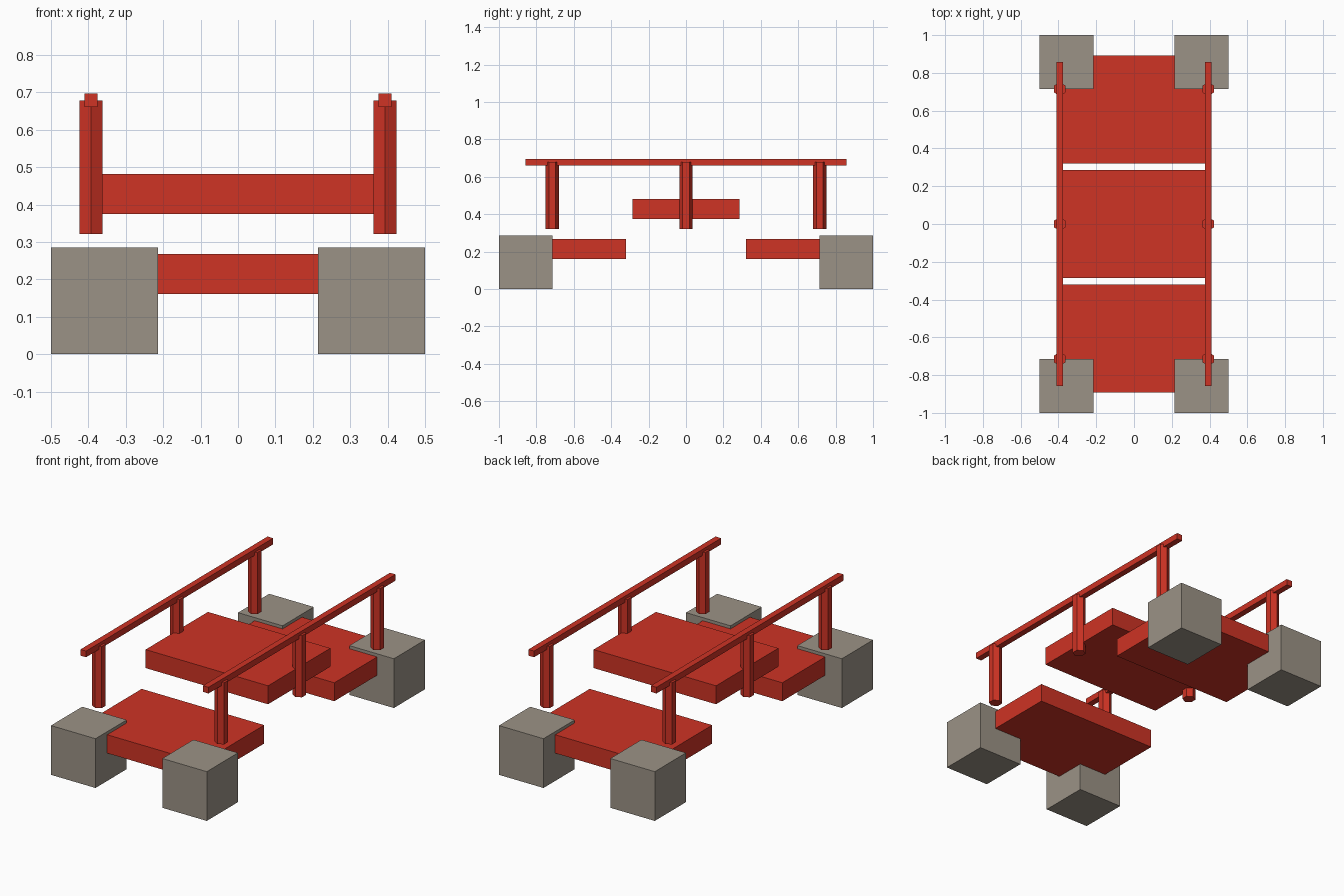
import bpy

cube = bpy.data.objects.get("Cube")
if cube:
    bpy.data.objects.remove(cube, do_unlink=True)


def make_material(name, rgb):
    mat = bpy.data.materials.new(name)
    mat.use_nodes = True
    colour = (*rgb, 1)
    mat.diffuse_color = colour
    mat.node_tree.nodes["Principled BSDF"].inputs["Base Color"].default_value = colour
    return mat


RED = make_material("red paint", (0.62, 0.033, 0.018))
STONE = make_material("grey stone", (0.33, 0.29, 0.24))

U = 2 / 7           # side of a foundation block
RAIL_X = 1.375 * U  # rails and posts stand over the deck edges


def finish(obj, name, mat):
    obj.name = obj.data.name = name
    obj.data.materials.append(mat)


def box(name, centre, size, mat):
    bpy.ops.mesh.primitive_cube_add(size=1, location=centre)
    obj = bpy.context.object
    obj.scale = size
    bpy.ops.object.transform_apply(location=False, rotation=False, scale=True)
    finish(obj, name, mat)


def post(name, centre):
    bpy.ops.mesh.primitive_cylinder_add(vertices=6, radius=U / 8, depth=1.25 * U,
                                        location=centre)
    finish(bpy.context.object, name, RED)


ROWS = {"front": -1, "middle": 0, "back": 1}
SIDES = {"right": -1, "left": 1}

# Deck slabs, the middle one raised
for row, y in ROWS.items():
    z = 0.75 * U if y else 1.5 * U
    box(f"{row}_deck", (0, y * 2.125 * U, z), (2 * RAIL_X, 2 * U, 0.375 * U), RED)

for side, x in SIDES.items():
    # Foundation blocks at the corners
    for row in ("front", "back"):
        box(f"{row}_{side}_foundation", (x * 1.25 * U, ROWS[row] * 3 * U, U / 2),
            (U, U, U), STONE)
    # Six-sided railing posts
    for row, y in ROWS.items():
        post(f"{row}_{side}_post", (x * RAIL_X, y * 2.5 * U, 1.75 * U))
    # Handrail
    box(f"{side}_handrail", (x * RAIL_X, 0, 2.375 * U), (U / 8, 6 * U, U / 8), RED)
